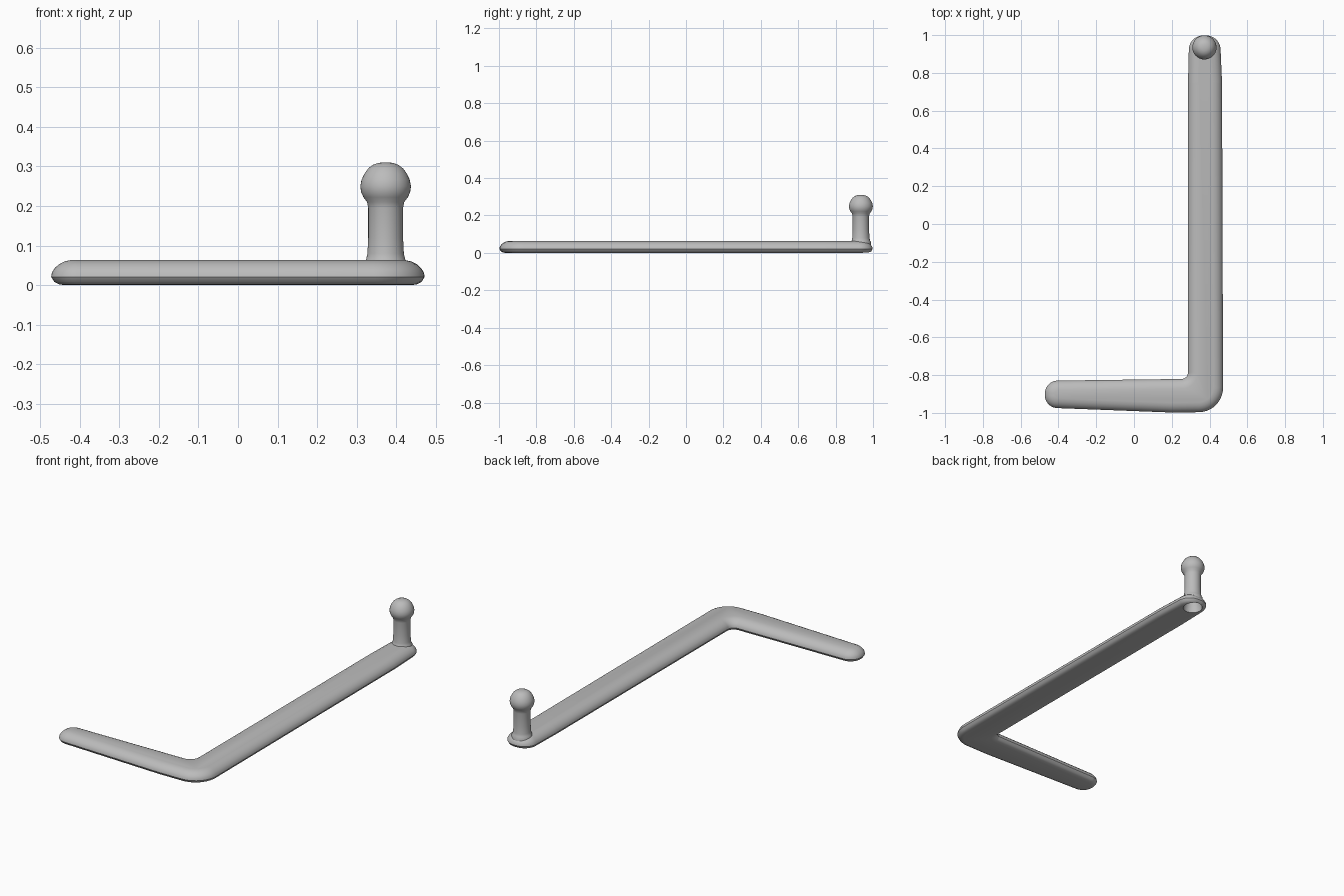
import bpy, bmesh, math
from mathutils import Vector, Matrix

cube = bpy.data.objects.get("Cube")
if cube:
    bpy.data.objects.remove(cube, do_unlink=True)

GREY = (0.5, 0.5, 0.5, 1)
mat = bpy.data.materials.new("plain grey")
mat.use_nodes = True
mat.diffuse_color = GREY
mat.node_tree.nodes["Principled BSDF"].inputs["Base Color"].default_value = GREY
mat.node_tree.nodes["Principled BSDF"].inputs["Roughness"].default_value = 0.6

PEG_X, PEG_Y = 0.373, 0.935
ARC = 10

# L outline, counter-clockwise: x, y, corner radius
OUTLINE = [(-0.472, -0.972, 0.068), (0.2, -0.998, 0.3), (0.472, -0.995, 0.13),
           (0.466, 0.75, 0.3), (0.455, 0.998, 0.076), (0.292, 0.998, 0.076),
           (0.286, 0.75, 0.3), (0.286, -0.82, 0.035), (-0.472, -0.83, 0.068)]
# bar edge section: inset, height
SECTION = [(0.034, 0), (0.02, 0.002), (0.008, 0.008), (0, 0.021), (0.002, 0.032),
           (0.009, 0.043), (0.02, 0.053), (0.034, 0.06), (0.052, 0.064)]


def rounded_ring(inset):
    """Offset the outline inward and round each corner."""
    pts = [Vector(p[:2]) for p in OUTLINE]
    ring = []
    for i, p in enumerate(pts):
        d1 = (p - pts[i - 1]).normalized()
        d2 = (pts[(i + 1) % len(pts)] - p).normalized()
        turn = math.atan2(d1.x * d2.y - d1.y * d2.x, d1.dot(d2))
        side = 1 if turn > 0 else -1
        n1, n2 = Vector((-d1.y, d1.x)), Vector((-d2.y, d2.x))
        corner = p + (n1 + n2) * inset / (1 + n1.dot(n2))
        r = OUTLINE[i][2] - side * inset
        start = corner - d1 * r * math.tan(abs(turn) / 2)
        centre = start + n1 * side * r
        for k in range(ARC + 1):
            ring.append(centre + Matrix.Rotation(turn * k / ARC, 2) @ (start - centre))
    return ring


def loft(name, rings):
    """Skin a stack of matching rings and cap both ends."""
    bm = bmesh.new()
    loops = [[bm.verts.new(co) for co in ring] for ring in rings]
    n = len(loops[0])
    for a, b in zip(loops, loops[1:]):
        for i in range(n):
            j = (i + 1) % n
            bm.faces.new((a[i], a[j], b[j], b[i]))
    bm.faces.new(loops[0][::-1])
    bm.faces.new(loops[-1])
    bmesh.ops.recalc_face_normals(bm, faces=bm.faces[:])
    mesh = bpy.data.meshes.new(name)
    bm.to_mesh(mesh)
    bm.free()
    mesh.materials.append(mat)
    obj = bpy.data.objects.new(name, mesh)
    bpy.context.collection.objects.link(obj)
    return obj


def turned(name, profile, sides=40):
    """Lathe a radius/height profile about the peg axis."""
    return loft(name, [[(PEG_X + r * math.cos(math.tau * i / sides),
                         PEG_Y + r * math.sin(math.tau * i / sides), z)
                        for i in range(sides)] for r, z in profile])


# flat L-shaped bar
bar = loft("bar", [[(p.x, p.y, z) for p in rounded_ring(d)] for d, z in SECTION])

# upright peg with flared foot and rounded head
peg = turned("peg", [(0.054, 0.035), (0.054, 0.058), (0.049, 0.066), (0.046, 0.08),
                     (0.044, 0.12), (0.044, 0.195), (0.047, 0.21), (0.056, 0.222),
                     (0.062, 0.235), (0.064, 0.25), (0.061, 0.266), (0.054, 0.281),
                     (0.044, 0.295), (0.032, 0.304), (0.018, 0.309), (0.004, 0.31)])

# round socket bored up into the peg from below
cutter = turned("socket_cutter", [(0.052, -0.02), (0.05, 0.02), (0.036, 0.07), (0.034, 0.15)])
cutter.hide_render = True
for obj in (bar, peg):
    cut = obj.modifiers.new("socket", 'BOOLEAN')
    cut.operation = 'DIFFERENCE'
    cut.solver = 'EXACT'
    cut.object = cutter
    bpy.ops.object.select_all(action='DESELECT')
    bpy.context.view_layer.objects.active = obj
    obj.select_set(True)
    bpy.ops.object.modifier_apply(modifier=cut.name)
    bpy.ops.object.shade_smooth_by_angle(angle=math.radians(40))
bpy.data.objects.remove(cutter, do_unlink=True)
